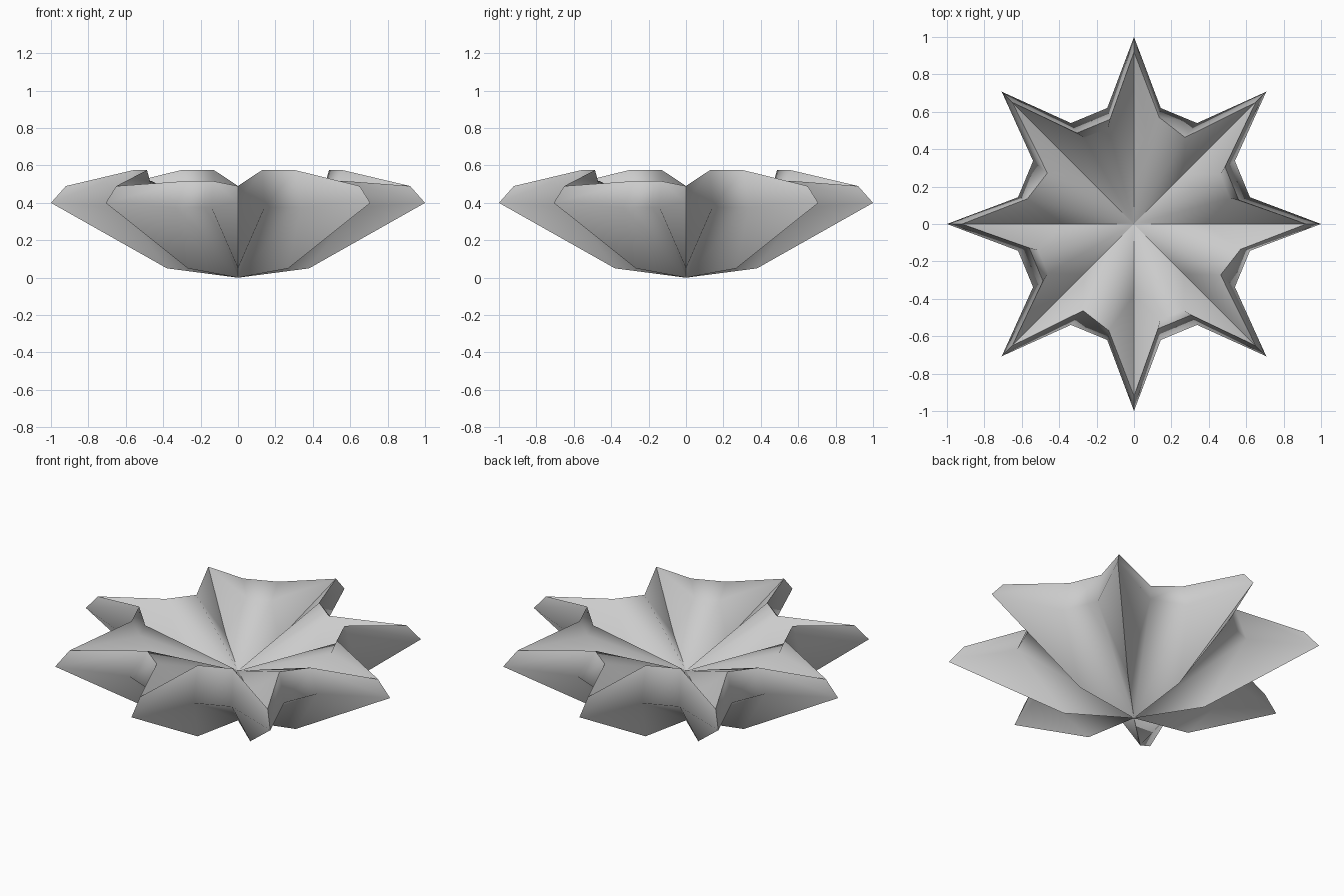
import bpy, bmesh, math
from mathutils import Matrix, Vector

if "Cube" in bpy.data.objects:
    bpy.data.objects.remove(bpy.data.objects["Cube"])

bm = bmesh.new()
N = 8


def point(k, along, across, z):
    """Vertex placed in the frame of petal k."""
    p = Matrix.Rotation(k * math.tau / N, 4, 'Z') @ Vector((along, across, z))
    return bm.verts.new(p)


def face(*verts):
    f = bm.faces.new(verts)
    return f


# Shared centres of the underside and the dished inside
low_c = bm.verts.new((0, 0, 0))
top_c = bm.verts.new((0, 0, 0.295))

# Points of each pointed petal
petals = []
for k in range(N):
    d = {
        'mid': point(k, 0.38, 0, 0.05),
        'tip': point(k, 1.0, 0, 0.40),
        'in_mid': point(k, 0.38, 0, 0.335),
        'in_tip': point(k, 0.92, 0, 0.49),
    }
    for s in (-1, 1):
        # notches alternate between a tall lip with a step and a low lip
        tall = (k % 2 == 0) == (s == 1)
        d['notch', s] = point(k, 0.62, s * 0.143, 0.377)
        if tall:
            d['lip', s] = point(k, 0.56, s * 0.128, 0.575)
            d['in', s] = point(k, 0.513, s * 0.138, 0.48)
        else:
            along = 0.57 if k % 2 == 0 else 0.52
            d['lip', s] = d['in', s] = point(k, along, s * 0.135, 0.517)
    petals.append(d)

for k, d in enumerate(petals):
    for s in (-1, 1):
        n, l, i = d['notch', s], d['lip', s], d['in', s]
        # underside
        face(low_c, d['mid'], n)
        face(d['mid'], d['tip'], n)
        # outer wall
        face(d['tip'], n, l, d['in_tip'])
        # inside
        face(top_c, d['in_mid'], i)
        face(d['in_mid'], d['in_tip'], i)
        if l is not i:
            face(d['in_tip'], l, i)
    # notch towards the next petal
    e = petals[(k + 1) % N]
    face(low_c, d['notch', 1], e['notch', -1])
    face(d['notch', 1], e['notch', -1], e['lip', -1], d['lip', 1])
    face(top_c, d['in', 1], e['in', -1])
    if d['lip', 1] is not d['in', 1]:
        face(d['lip', 1], e['lip', -1], e['in', -1], d['in', 1])

bmesh.ops.recalc_face_normals(bm, faces=bm.faces)
mesh = bpy.data.meshes.new("star_bowl")
bm.to_mesh(mesh)
bm.free()

bowl = bpy.data.objects.new("star_bowl", mesh)
bpy.context.collection.objects.link(bowl)
bpy.context.view_layer.objects.active = bowl
bowl.select_set(True)
bpy.ops.object.shade_smooth_by_angle(angle=math.radians(62))
